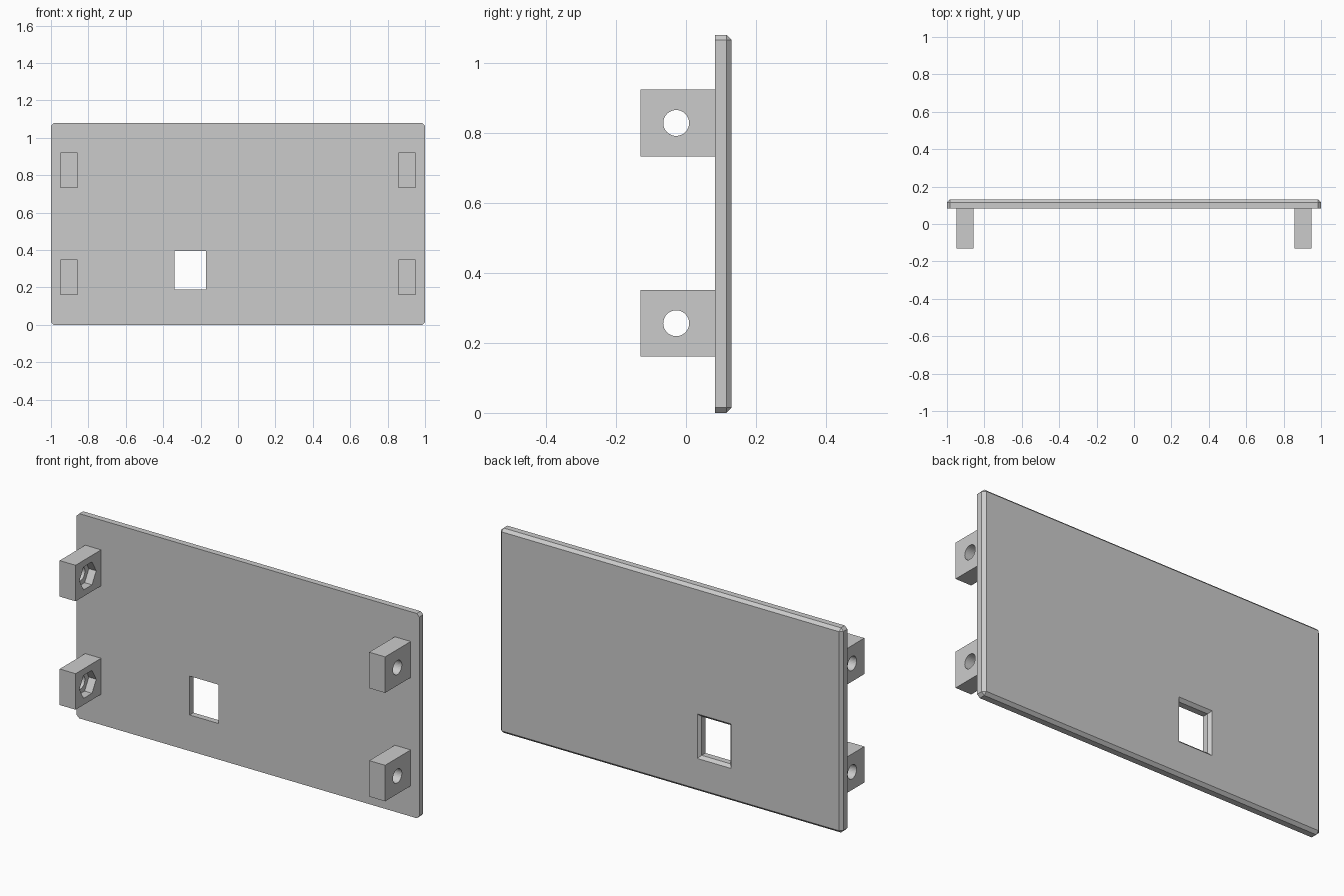
import bpy, bmesh
from math import pi
from mathutils import Matrix

cube = bpy.data.objects.get("Cube")
if cube:
    bpy.data.objects.remove(cube, do_unlink=True)

grey = bpy.data.materials.new("plain_grey")
grey.use_nodes = True
GREY = (0.6, 0.6, 0.6, 1)
grey.diffuse_color = GREY
grey.node_tree.nodes["Principled BSDF"].inputs["Base Color"].default_value = GREY


def finish(bm, name):
    bmesh.ops.recalc_face_normals(bm, faces=bm.faces)
    mesh = bpy.data.meshes.new(name)
    bm.to_mesh(mesh)
    bm.free()
    mesh.materials.append(grey)
    obj = bpy.data.objects.new(name, mesh)
    bpy.context.collection.objects.link(obj)
    return obj


def box_bm(x, y, z):
    """Box spanning the given (low, high) ranges."""
    bm = bmesh.new()
    bmesh.ops.create_cube(bm, size=1)
    for v in bm.verts:
        v.co = [r[0] if c < 0 else r[1] for c, r in zip(v.co, (x, y, z))]
    return bm


def prism(name, radius, sides, x, y, z):
    """Prism lying along x, with a corner pointing along y."""
    bm = bmesh.new()
    place = Matrix.Translation((sum(x) / 2, y, z)) @ Matrix.Rotation(pi / 2, 4, 'Y')
    spin = Matrix.Rotation(pi / 2, 4, 'Z')
    bmesh.ops.create_cone(bm, cap_ends=True, segments=sides, radius1=radius,
                          radius2=radius, depth=abs(x[1] - x[0]), matrix=place @ spin)
    # Turn the six-sided pocket so its flats lie at top and bottom
    if sides == 6:
        top = max(v.co.z for v in bm.verts) - z
        if top > radius * 0.95:
            bmesh.ops.rotate(bm, verts=bm.verts, cent=(0, y, z),
                             matrix=Matrix.Rotation(pi / 6, 3, 'X'))
    return finish(bm, name)


def cut(obj, cutter):
    cutter.hide_render = True
    mod = obj.modifiers.new("cut", 'BOOLEAN')
    mod.operation, mod.solver, mod.object = 'DIFFERENCE', 'EXACT', cutter
    bpy.context.view_layer.objects.active = obj
    bpy.ops.object.modifier_apply(modifier=mod.name)
    bpy.data.objects.remove(cutter, do_unlink=True)


FRONT, BACK, HEIGHT, CHAMFER = 0.083, 0.13, 1.08, 0.015

# Panel with chamfered back rim and corners
bm = box_bm((-1, 1), (FRONT, BACK), (0, HEIGHT))
edges = [e for e in bm.edges
         if any(v.co.y > FRONT + 0.01 for v in e.verts)]
bmesh.ops.bevel(bm, geom=edges, offset=CHAMFER, segments=1, affect='EDGES')
panel = finish(bm, "panel")

# Window opening, then its flare towards the back
wx, wz = (-0.34, -0.172), (0.19, 0.395)
cut(panel, finish(box_bm(wx, (0, 0.2), wz), "window_cutter"))
cx, cz = sum(wx) / 2, sum(wz) / 2
reach = 0.01
bm = box_bm(wx, (BACK - CHAMFER, BACK + reach), wz)
for v in bm.verts:
    if v.co.y > BACK:
        grow = CHAMFER + reach
        v.co.x += grow if v.co.x > cx else -grow
        v.co.z += grow if v.co.z > cz else -grow
cut(panel, finish(bm, "flare_cutter"))

# Four mounting lugs, each with a bolt hole and an inner nut pocket
for side, s in (("left", 1), ("right", -1)):
    for level, z in (("lower", 0.256), ("upper", 0.828)):
        xs = sorted((s * 0.857, s * 0.95))
        lug = finish(box_bm(xs, (-0.13, FRONT), (z - 0.095, z + 0.095)),
                     f"{level}_{side}_lug")
        cut(lug, prism("bolt_cutter", 0.037, 32, (s * 0.8, s * 1.0), -0.028, z))
        cut(lug, prism("nut_cutter", 0.07, 6, (s * 0.84, s * 0.9), -0.028, z))
